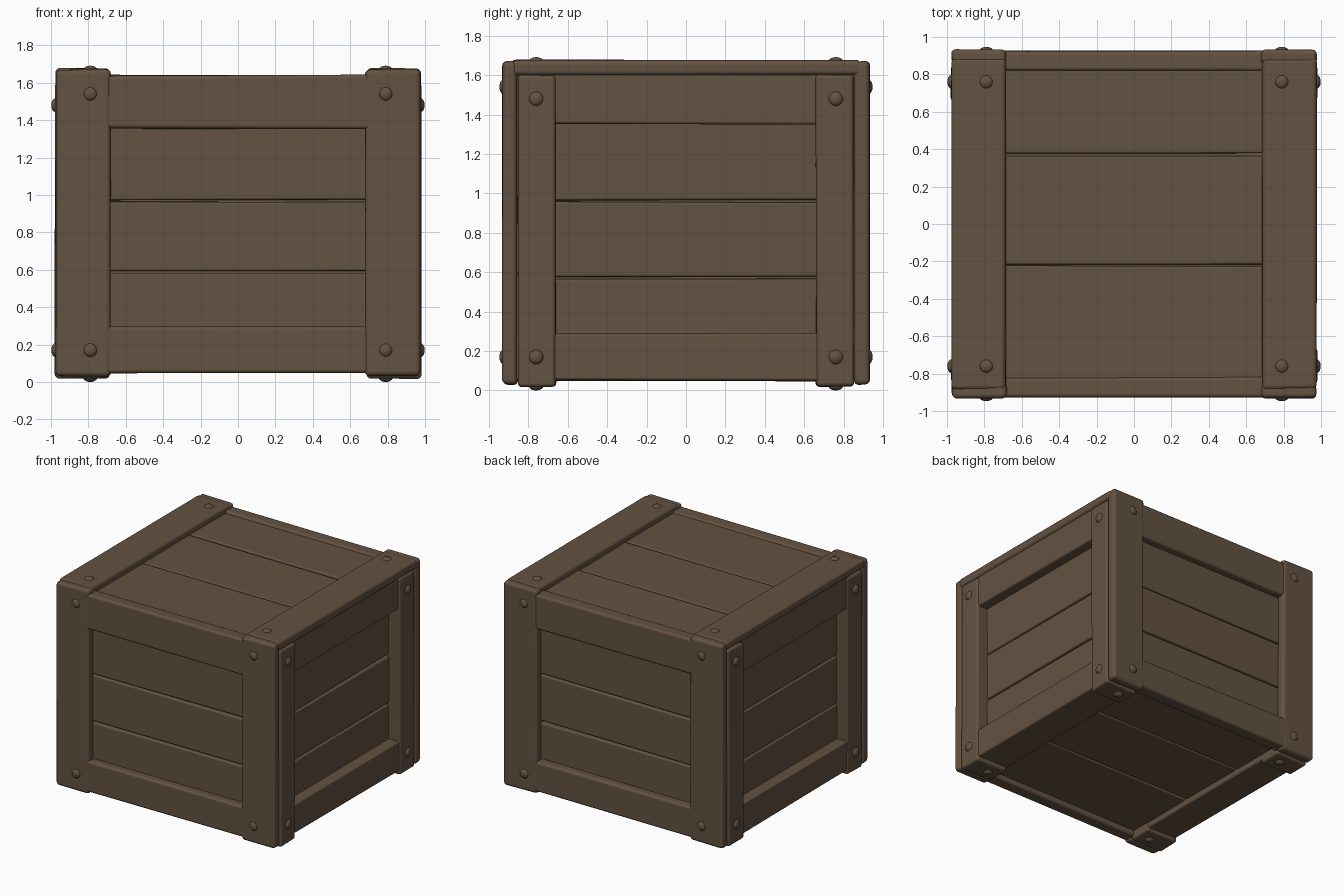
import bpy, bmesh, random
from mathutils import Vector

random.seed(4)
cube = bpy.data.objects.get("Cube")
if cube:
    bpy.data.objects.remove(cube, do_unlink=True)

COLOUR = (0.125, 0.084, 0.053, 1)
wood = bpy.data.materials.new("brown_wood")
wood.diffuse_color = COLOUR
wood.use_nodes = True
shader = wood.node_tree.nodes["Principled BSDF"]
shader.inputs["Base Color"].default_value = COLOUR
shader.inputs["Roughness"].default_value = 0.8


def finish(name, bm):
    mesh = bpy.data.meshes.new(name)
    bm.to_mesh(mesh)
    bm.free()
    mesh.shade_smooth()
    mesh.materials.append(wood)
    obj = bpy.data.objects.new(name, mesh)
    bpy.context.collection.objects.link(obj)
    return obj


def board(name, xs, ys, zs, bevel=0.02, wobble=0.004):
    """Rounded board between two limits on each axis, slightly uneven."""
    bm = bmesh.new()
    bmesh.ops.create_cube(bm, size=1)
    for v in bm.verts:
        v.co = Vector([min(r) if c < 0 else max(r) for c, r in zip(v.co, (xs, ys, zs))])
        v.co += Vector([random.uniform(-wobble, wobble) for _ in range(3)])
    obj = finish(name, bm)
    mod = obj.modifiers.new("rounded_edges", "BEVEL")
    mod.width = bevel
    mod.segments = 3
    mod.limit_method = "NONE"
    mod.harden_normals = True


def bolt(name, centre, axis):
    """Flattened dome whose short axis points out of the surface."""
    bm = bmesh.new()
    bmesh.ops.create_uvsphere(bm, u_segments=16, v_segments=8, radius=0.037)
    for v in bm.verts:
        v.co[axis] *= 0.6
        v.co += Vector(centre)
    finish(name, bm)


GAP = 0.005
FRONT_SEAMS = (0.26, 0.59, 0.97, 1.38)
SIDE_SEAMS = (0.26, 0.57, 0.96, 1.38)
TOP_SEAMS = (-0.84, -0.22, 0.37, 0.84)

# Inner box closing the seams between planks
board("inner_core", (-0.85, 0.85), (-0.82, 0.82), (0.12, 1.59), 0.01, 0)

# Front and back: planks and horizontal rails
for s, side in ((-1, "front"), (1, "back")):
    for lo, hi in zip(FRONT_SEAMS, FRONT_SEAMS[1:]):
        board(side + "_plank", (-0.72, 0.72), (s * 0.80, s * 0.86), (lo + GAP, hi - GAP), 0.012)
    board(side + "_top_rail", (-0.72, 0.72), (s * 0.82, s * 0.925), (1.355, 1.64))
    board(side + "_bottom_rail", (-0.72, 0.72), (s * 0.82, s * 0.925), (0.05, 0.295))

# Left and right: planks, rails and the long boards across the top
for s, side in ((1, "left"), (-1, "right")):
    for lo, hi in zip(SIDE_SEAMS, SIDE_SEAMS[1:]):
        board(side + "_plank", (s * 0.80, s * 0.88), (-0.70, 0.70), (lo + GAP, hi - GAP), 0.012)
    board(side + "_top_rail", (s * 0.69, s * 0.965), (-0.70, 0.70), (1.35, 1.62), 0.015)
    board(side + "_bottom_rail", (s * 0.69, s * 0.965), (-0.70, 0.70), (0.05, 0.29), 0.015)
    board(side + "_top_board", (s * 0.685, s * 0.975), (-0.885, 0.885), (1.60, 1.675), 0.025)

# Planks of the lid and the floor
for lo, hi in zip(TOP_SEAMS, TOP_SEAMS[1:]):
    board("lid_plank", (-0.72, 0.72), (lo + GAP, hi - GAP), (1.56, 1.625), 0.012)
    board("floor_plank", (-0.72, 0.72), (lo + GAP, hi - GAP), (0.09, 0.15), 0.012)

# Corner posts with their bolts
for sx, across in ((1, "left"), (-1, "right")):
    for sy, along in ((-1, "front"), (1, "back")):
        corner = along + "_" + across
        board(corner + "_post", (sx * 0.68, sx * 0.975), (sy * 0.855, sy * 0.932), (0.03, 1.67), 0.025)
        board(corner + "_side_post", (sx * 0.69, sx * 0.977), (sy * 0.66, sy * 0.85), (0.02, 1.60), 0.02)
        for z in (0.17, 1.54):
            bolt(corner + "_face_bolt", (sx * 0.79, sy * 0.925, z), 1)
        for z in (0.17, 1.48):
            bolt(corner + "_side_bolt", (sx * 0.976, sy * 0.76, z), 0)
        for z in (0.022, 1.669):
            bolt(corner + "_end_bolt", (sx * 0.79, sy * 0.76, z), 2)
